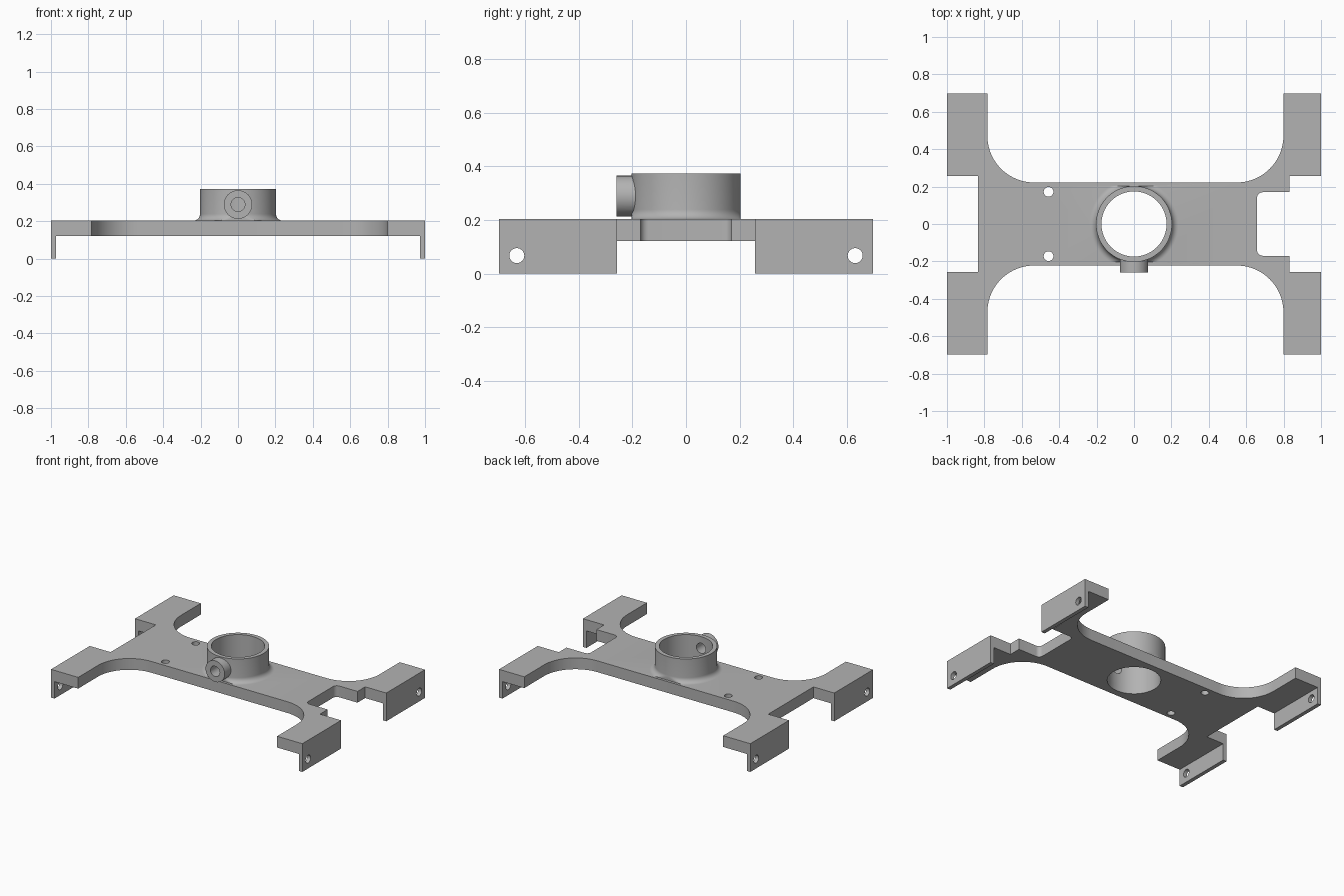
import bpy, bmesh
from math import sin, cos, pi, radians
from mathutils import Vector, Matrix

cube = bpy.data.objects.get("Cube")
if cube:
    bpy.data.objects.remove(cube, do_unlink=True)

grey = bpy.data.materials.new("plain_grey")
grey.use_nodes = True
grey.diffuse_color = (0.45, 0.45, 0.45, 1)
grey.node_tree.nodes["Principled BSDF"].inputs["Base Color"].default_value = grey.diffuse_color


def finish(name, bm):
    bmesh.ops.recalc_face_normals(bm, faces=bm.faces)
    mesh = bpy.data.meshes.new(name)
    bm.to_mesh(mesh)
    bm.free()
    mesh.materials.append(grey)
    obj = bpy.data.objects.new(name, mesh)
    bpy.context.collection.objects.link(obj)
    return obj


def cylinder(name, start, end, radius, segments=48):
    start, end = Vector(start), Vector(end)
    axis = end - start
    matrix = Matrix.Translation((start + end) / 2) @ axis.to_track_quat('Z', 'Y').to_matrix().to_4x4()
    bm = bmesh.new()
    bmesh.ops.create_cone(bm, cap_ends=True, segments=segments, radius1=radius,
                          radius2=radius, depth=axis.length, matrix=matrix)
    return finish(name, bm)


def box(name, low, high):
    low, high = Vector(low), Vector(high)
    bm = bmesh.new()
    bmesh.ops.create_cube(bm, size=1, matrix=Matrix.Translation((low + high) / 2)
                          @ Matrix.Diagonal((high - low).to_4d()))
    return finish(name, bm)


def combine(target, tool, operation):
    mod = target.modifiers.new(operation.lower(), 'BOOLEAN')
    mod.operation, mod.solver, mod.object = operation, 'EXACT', tool
    bpy.context.view_layer.objects.active = target
    bpy.ops.object.modifier_apply(modifier=mod.name)
    bpy.data.objects.remove(tool, do_unlink=True)


def arc(cx, cy, radius, start, end, steps):
    angles = [radians(start + (end - start) * i / steps) for i in range(steps + 1)]
    return [(cx + radius * cos(a), cy + radius * sin(a)) for a in angles]


# Frame: half the outline from right to left, mirrored across y
R, WAIST, REACH, NOTCH, TOP = 0.25, 0.222, 0.697, 0.257, 0.203
half = arc(0.688, 0.14, 0.03, 180, 90, 6)
half += [(0.832, 0.17), (0.832, NOTCH), (1, NOTCH), (1, REACH), (0.799, REACH)]
half += arc(0.799 - R, WAIST + R, R, 0, -90, 20)
half += arc(-0.784 + R, WAIST + R, R, 270, 180, 20)
half += [(-0.784, REACH), (-1, REACH), (-1, NOTCH), (-0.834, NOTCH)]
outline = half + [(x, -y) for x, y in reversed(half)]
bm = bmesh.new()
base = bm.faces.new([bm.verts.new((x, y, 0)) for x, y in outline])
top = bmesh.ops.extrude_face_region(bm, geom=[base])["geom"]
bmesh.ops.translate(bm, vec=(0, 0, TOP), verts=[v for v in top if isinstance(v, bmesh.types.BMVert)])
frame = finish("mounting_frame", bm)

# Hollow underside, leaving thin end flanges
combine(frame, box("underside_cutter", (-0.972, -1, -1), (0.972, 1, 0.122)), 'DIFFERENCE')

# Collar with a flared foot, trimmed flat at the frame edges
profile = [(0.239, 0.17)] + arc(0.239, TOP + 0.036, 0.036, 270, 180, 8) + [(0.203, 0.373)]
bm = bmesh.new()
SEG = 96
rings = []
for r, z in profile:
    ring = []
    for i in range(SEG):
        a = 2 * pi * i / SEG
        ring.append(bm.verts.new((r * cos(a), max(-0.204, min(0.204, r * sin(a))), z)))
    rings.append(ring)
for lower, upper in zip(rings, rings[1:]):
    for i in range(SEG):
        j = (i + 1) % SEG
        bm.faces.new((lower[i], lower[j], upper[j], upper[i]))
bm.faces.new(rings[0])
bm.faces.new(rings[-1])
combine(frame, finish("collar", bm), 'UNION')

# Clamp screw boss on the front of the collar, then the bores
BOSS = 0.289
combine(frame, cylinder("screw_boss", (0, -0.26, BOSS), (0, -0.1, BOSS), 0.076), 'UNION')
combine(frame, cylinder("bore_cutter", (0, 0, -1), (0, 0, 1), 0.174, SEG), 'DIFFERENCE')
combine(frame, cylinder("screw_cutter", (0, -1, BOSS), (0, 0, BOSS), 0.037), 'DIFFERENCE')

# Bolt holes in the plate and pin holes in the flanges
for side in (-1, 1):
    y = side * 0.172
    combine(frame, cylinder("bolt_cutter", (-0.457, y, -1), (-0.457, y, 1), 0.026, 32), 'DIFFERENCE')
    y = side * 0.631
    combine(frame, cylinder("pin_cutter", (-2, y, 0.067), (2, y, 0.067), 0.028, 32), 'DIFFERENCE')

bpy.ops.object.select_all(action='DESELECT')
frame.select_set(True)
bpy.context.view_layer.objects.active = frame
bpy.ops.object.shade_smooth_by_angle(angle=radians(30))
